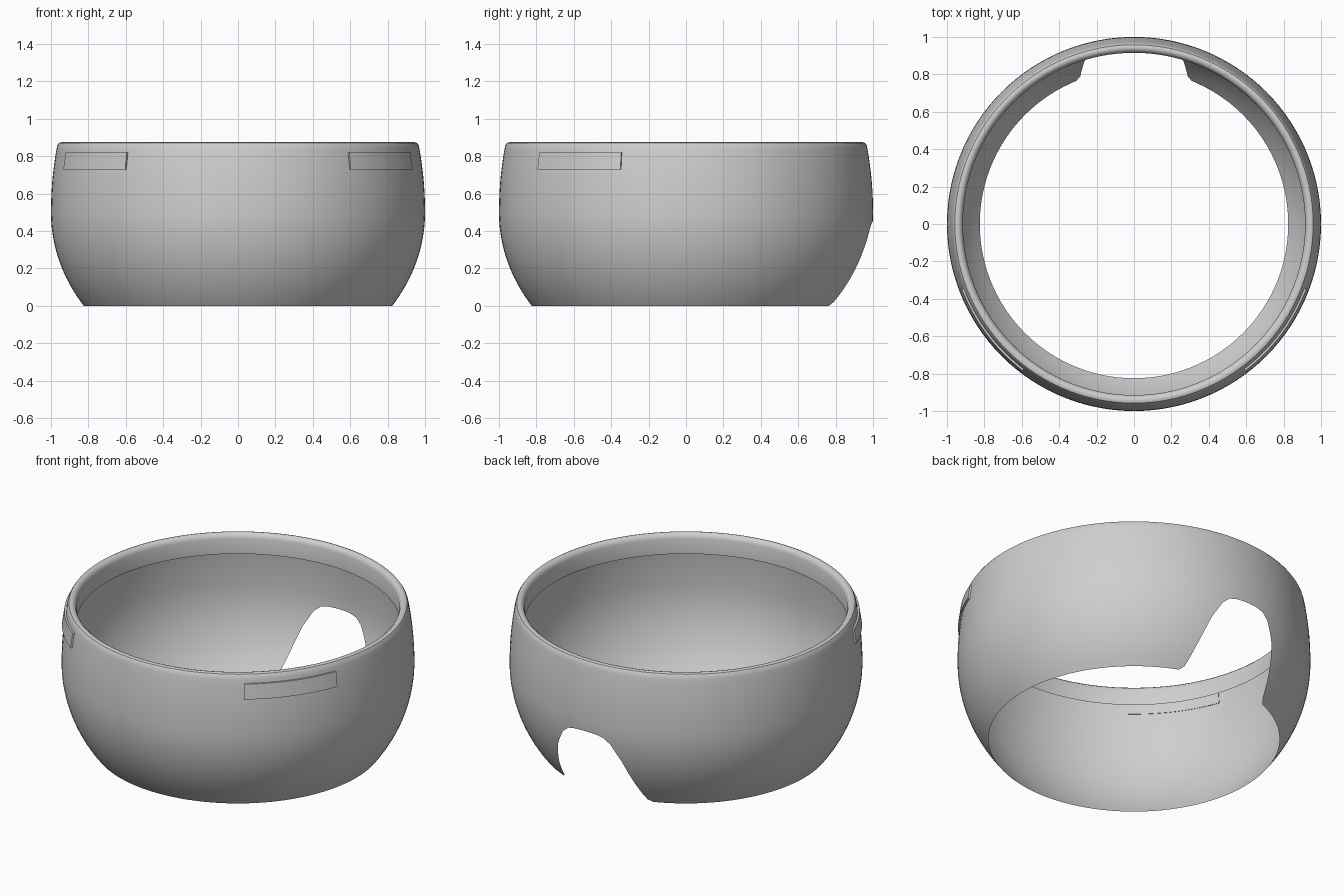
import bpy, math

if "Cube" in bpy.data.objects:
    bpy.data.objects.remove(bpy.data.objects["Cube"])

grey = bpy.data.materials.new("light grey")
grey.diffuse_color = (0.62, 0.62, 0.62, 1)
grey.use_nodes = True
grey.node_tree.nodes["Principled BSDF"].inputs["Base Color"].default_value = grey.diffuse_color


def wall_radius(z):
    """Outer bulge of the wall: widest at z = 0.5."""
    k = 1.28 if z < 0.5 else 0.51
    return math.sqrt(1 - k * (z - 0.5) ** 2)


def make_object(name, verts, faces):
    mesh = bpy.data.meshes.new(name)
    mesh.from_pydata(verts, [], faces)
    mesh.materials.append(grey)
    ob = bpy.data.objects.new(name, mesh)
    bpy.context.collection.objects.link(ob)
    bpy.ops.object.select_all(action='DESELECT')
    ob.select_set(True)
    bpy.context.view_layer.objects.active = ob
    bpy.ops.object.shade_smooth_by_angle(angle=math.radians(35))
    return ob


def polar(r, deg, z):
    a = math.radians(deg)
    return (r * math.cos(a), r * math.sin(a), z)


# Notch at the back: (degrees from centre, height of lower edge)
NOTCH = [(0, .45), (4, .447), (7, .435), (9.5, .4), (13, .3), (16.5, .15),
         (18.5, .07), (20, .02), (22, 0)]


def lower_edge(d):
    d = abs(d)
    for (d0, z0), (d1, z1) in zip(NOTCH, NOTCH[1:]):
        if d <= d1:
            return z0 + (z1 - z0) * (d - d0) / (d1 - d0)
    return 0.0


# Thin shell with rolled rim and inner flange
RIM = [(.966, .858), (.958, .870), (.945, .875), (.932, .872),
       (.921, .862), (.915, .845), (.915, .75)]
steps = [0.5 * i for i in range(-48, 49)] + [24 + 3 * i for i in range(1, 104)]
ROWS = 28
verts, faces = [], []
for d in steps:
    zb = lower_edge(d)
    for j in range(ROWS + 1):
        z = zb + (0.84 - zb) * j / ROWS
        verts.append(polar(wall_radius(z), 90 + d, z))
    for r, z in RIM:
        verts.append(polar(r, 90 + d, z))
n, m = len(steps), ROWS + 1 + len(RIM)
for i in range(n):
    a, b = i * m, ((i + 1) % n) * m
    for j in range(m - 1):
        faces.append((a + j, b + j, b + j + 1, a + j + 1))
make_object("ring_shell", verts, faces)


# Slightly raised curved plates on the front left and front right
def plate(name, start, end):
    verts, faces, count = [], [], 24
    for i in range(count + 1):
        deg = start + (end - start) * i / count
        for z, off in ((.73, -.003), (.73, .011), (.82, .011), (.82, -.003)):
            verts.append(polar(wall_radius(z) + off, deg, z))
    for i in range(count):
        a, b = 4 * i, 4 * i + 4
        for k in range(4):
            l = (k + 1) % 4
            faces.append((a + k, b + k, b + l, a + l))
    faces.append((0, 1, 2, 3))
    e = 4 * count
    faces.append((e + 3, e + 2, e + 1, e))
    make_object(name, verts, faces)


plate("front_right_plate", -52.8, -20.6)
plate("front_left_plate", 200.6, 232.8)
